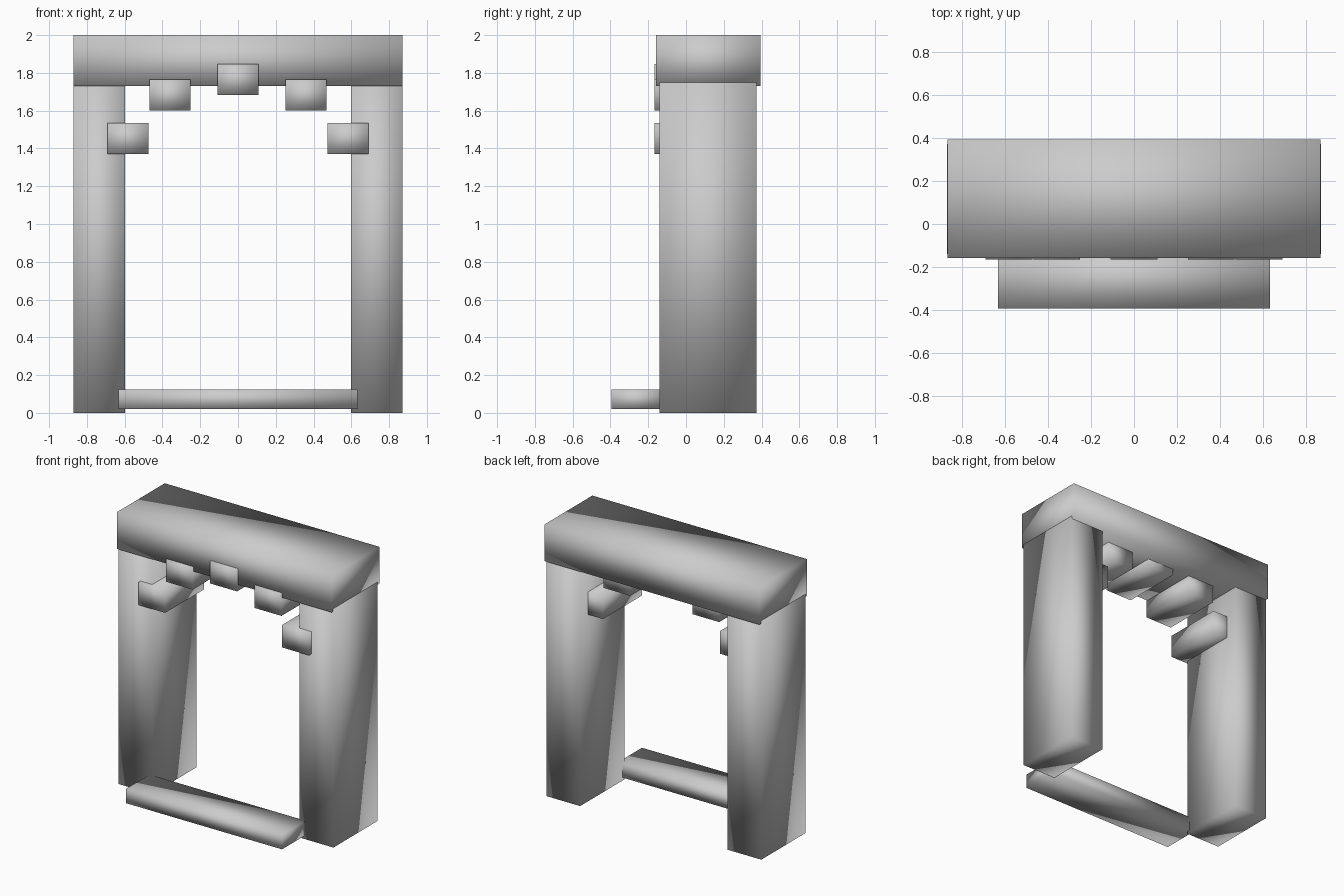
import bpy
from mathutils import Vector

cube = bpy.data.objects.get("Cube")
if cube:
    bpy.data.objects.remove(cube, do_unlink=True)

# Single plain stone colour
stone = bpy.data.materials.new("stone_grey")
stone.use_nodes = True
colour = (0.6, 0.6, 0.6, 1)
stone.diffuse_color = colour
stone.node_tree.nodes["Principled BSDF"].inputs["Base Color"].default_value = colour


def box(name, low, high):
    """Softly shaded box between two opposite corners."""
    low, high = Vector(low), Vector(high)
    bpy.ops.mesh.primitive_cube_add(size=1)
    obj = bpy.context.object
    obj.name = name
    centre, size = (low + high) / 2, high - low
    for v in obj.data.vertices:
        v.co = centre + v.co * size
    obj.data.materials.append(stone)
    bpy.ops.object.shade_smooth()
    return obj


def mirrored_pair(name, low, high):
    """Box on the left (+x) and its mirror on the right."""
    box("left_" + name, low, high)
    box("right_" + name, (-high[0], low[1], low[2]), (-low[0], high[1], high[2]))


# Frame: posts, lintel and front step
mirrored_pair("post", (0.597, -0.14, 0), (0.872, 0.373, 1.75))
box("lintel", (-0.87, -0.158, 1.73), (0.87, 0.394, 2))
box("step", (-0.633, -0.394, 0.02), (0.633, -0.12, 0.125))

# Arch of blocks below the lintel
FRONT, BACK, HALF, RISE = -0.166, 0.285, 0.109, 0.165


def block_corners(x, z):
    return (x - HALF, FRONT, z), (x + HALF, BACK, z + RISE)


box("key_block", *block_corners(0, 1.683))
mirrored_pair("upper_block", *block_corners(0.36, 1.6))
mirrored_pair("lower_block", *block_corners(0.583, 1.37))
